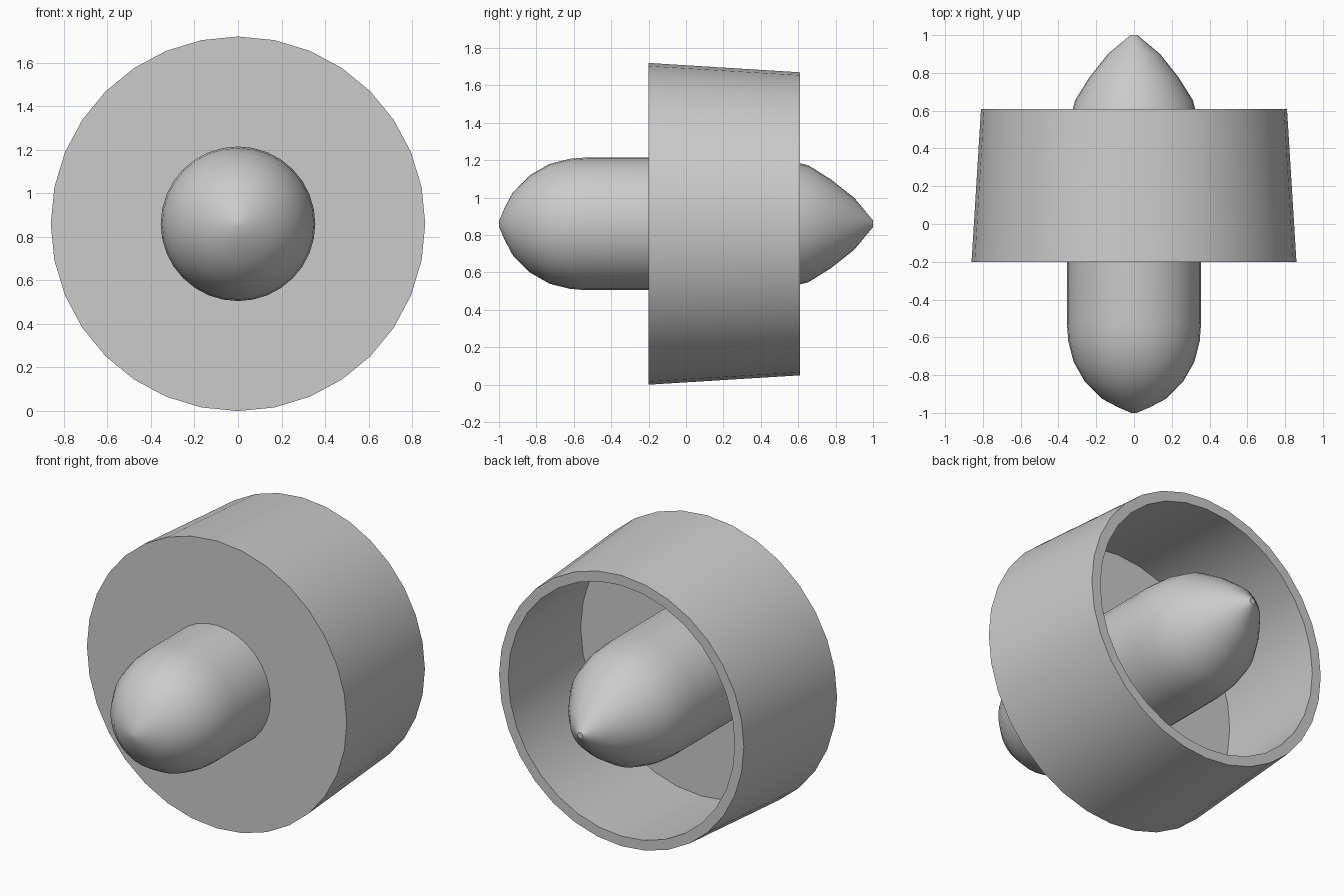
import bpy
import bmesh
import math
from mathutils import Vector

SIDES = 32
AXIS_Z = 0.86

cube = bpy.data.objects.get("Cube")
if cube:
    bpy.data.objects.remove(cube, do_unlink=True)

grey = bpy.data.materials.new("plain grey")
grey.use_nodes = True
colour = (0.6, 0.6, 0.6, 1)
grey.diffuse_color = colour
grey.node_tree.nodes["Principled BSDF"].inputs["Base Color"].default_value = colour


def revolve(name, profile):
    """Turn a profile of (y, radius) points around the y axis."""
    bm = bmesh.new()
    verts = [bm.verts.new((0, y, r)) for y, r in profile]
    edges = [bm.edges.new(pair) for pair in zip(verts, verts[1:])]
    bmesh.ops.spin(bm, geom=verts + edges, cent=(0, 0, 0), axis=(0, 1, 0),
                   angle=math.tau, steps=SIDES, use_merge=True)
    bmesh.ops.remove_doubles(bm, verts=bm.verts[:], dist=0.0005)
    bmesh.ops.recalc_face_normals(bm, faces=bm.faces[:])
    bmesh.ops.translate(bm, verts=bm.verts[:], vec=Vector((0, 0, AXIS_Z)))
    mesh = bpy.data.meshes.new(name)
    bm.to_mesh(mesh)
    bm.free()
    mesh.materials.append(grey)
    obj = bpy.data.objects.new(name, mesh)
    bpy.context.collection.objects.link(obj)
    bpy.ops.object.select_all(action='DESELECT')
    obj.select_set(True)
    bpy.context.view_layer.objects.active = obj
    bpy.ops.object.shade_smooth_by_angle(angle=math.radians(30))
    return obj


# Tapered cup, closed at the front and open at the back
revolve("housing", [
    (-0.2, 0), (-0.2, 0.86), (0.61, 0.81),
    (0.61, 0.75), (-0.14, 0.795), (-0.14, 0),
])

# Round-nosed body running through the housing to a pointed tail
revolve("centre_body", [
    (-1, 0), (-1, 0.015), (-0.97, 0.085), (-0.925, 0.17), (-0.835, 0.26),
    (-0.73, 0.32), (-0.62, 0.348), (-0.53, 0.355), (0.4, 0.355),
    (0.53, 0.345), (0.655, 0.312), (0.775, 0.237), (0.9, 0.138),
    (1, 0.018), (1, 0),
])
